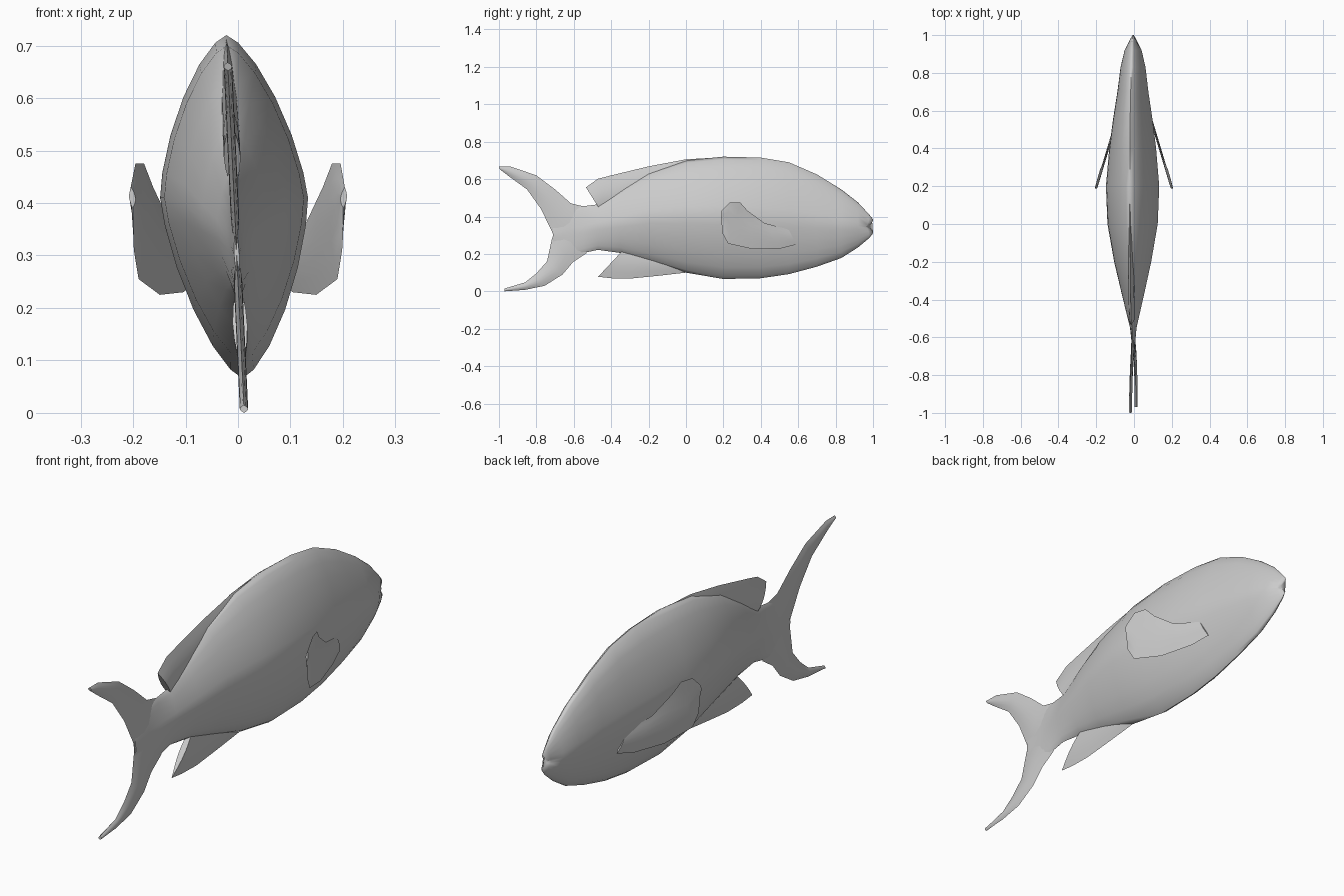
import bpy, bmesh, math

if "Cube" in bpy.data.objects:
    bpy.data.objects.remove(bpy.data.objects["Cube"])

def lean(y, z):
    """The whole fish rolls very slightly to one side."""
    return -0.047 * (z - 0.25)

def loft(name, rings, angle=50):
    """Skin a list of closed rings and cap both ends."""
    bm = bmesh.new()
    rows = [[bm.verts.new(p) for p in ring] for ring in rings]
    n = len(rows[0])
    for a, b in zip(rows, rows[1:]):
        for i in range(n):
            j = (i + 1) % n
            bm.faces.new((a[i], a[j], b[j], b[i]))
    bm.faces.new(rows[0])
    bm.faces.new(rows[-1])
    bmesh.ops.recalc_face_normals(bm, faces=bm.faces)
    mesh = bpy.data.meshes.new(name)
    bm.to_mesh(mesh)
    bm.free()
    mesh.shade_smooth()
    mesh.set_sharp_from_angle(angle=math.radians(angle))
    obj = bpy.data.objects.new(name, mesh)
    bpy.context.collection.objects.link(obj)
    return obj

def fin(name, pairs, thick, mid=lean, steps=6):
    """Thin lens-section blade between two edges given as (y, z, y, z)."""
    rings = []
    for ya, za, yb, zb in pairs:
        ring = []
        for k in range(2 * steps):
            s = k / steps if k <= steps else 2 - k / steps
            side = math.sin(math.pi * k / steps)
            y, z = ya + (yb - ya) * s, za + (zb - za) * s
            ring.append((mid(y, z) + thick * side, y, z))
        rings.append(ring)
    return loft(name, rings)

# Body: y, top z, bottom z, half width, height of widest point
stations = [
    (1.0, .385, .31, .008, .345), (.98, .41, .285, .02, .345),
    (.92, .475, .235, .045, .35), (.83, .545, .178, .066, .36),
    (.70, .625, .132, .082, .375), (.55, .69, .092, .105, .39),
    (.40, .715, .07, .124, .40), (.20, .72, .066, .141, .41),
    (0, .70, .10, .133, .41), (-.20, .635, .16, .098, .40),
    (-.35, .55, .205, .064, .37), (-.47, .465, .222, .036, .35),
    (-.55, .455, .205, .017, .33), (-.62, .44, .19, .01, .32),
    (-.71, .35, .26, .005, .30)]
notch = {0: .032, 1: .014}          # mouth set-back on the first rings
SIDES = 24
rings = []
for r, (y, top, bot, hw, zc) in enumerate(stations):
    ring = []
    for i in range(SIDES):
        a = 2 * math.pi * i / SIDES
        c, s = math.cos(a), math.sin(a)
        x = math.copysign(abs(c) ** 1.38, c) * hw
        h = abs(s) ** 1.38
        z = zc + h * ((top - zc) if s > 0 else (bot - zc))
        ring.append((x + lean(y, z), y - notch.get(r, 0) * (1 - h) ** 2, z))
    rings.append(ring)
loft("body", rings, 70)

# Dorsal and anal fins
fin("dorsal_fin", [(.22, .718, .22, .62), (0, .706, 0, .58), (-.2, .668, -.2, .5),
                   (-.4, .62, -.35, .43), (-.47, .602, -.42, .42),
                   (-.535, .556, -.45, .42)], .016)
fin("anal_fin", [(.08, .09, .08, .2), (0, .10, 0, .22), (-.15, .083, -.12, .25),
                 (-.3, .068, -.22, .26), (-.4, .07, -.28, .26),
                 (-.47, .078, -.30, .26)], .014)

# Forked tail: outer edge, inner edge
fin("tail_upper_lobe", [(-.53, .45, -.70, .28), (-.615, .47, -.717, .32),
                        (-.70, .545, -.775, .44), (-.80, .62, -.85, .545),
                        (-.94, .668, -.94, .61), (-1.0, .668, -.995, .652)], .008)
fin("tail_lower_lobe", [(-.53, .205, -.70, .33), (-.605, .155, -.717, .28),
                        (-.66, .09, -.743, .16), (-.755, .03, -.80, .096),
                        (-.86, .008, -.86, .048), (-.97, 0, -.97, .015)], .008)

# Pectoral fins, swept out and back on each side
pectoral = [(.19, .43, .188, .39), (.235, .475, .195, .31), (.29, .475, .225, .255),
            (.33, .43, .36, .225), (.42, .365, .51, .23), (.55, .33, .59, .25)]
for side, label in ((1, "right"), (-1, "left")):
    fin(label + "_pectoral_fin", pectoral, .006,
        lambda y, z: side * (.2 - .3 * (y - .19) + .12 * max(0, z - .4)))
